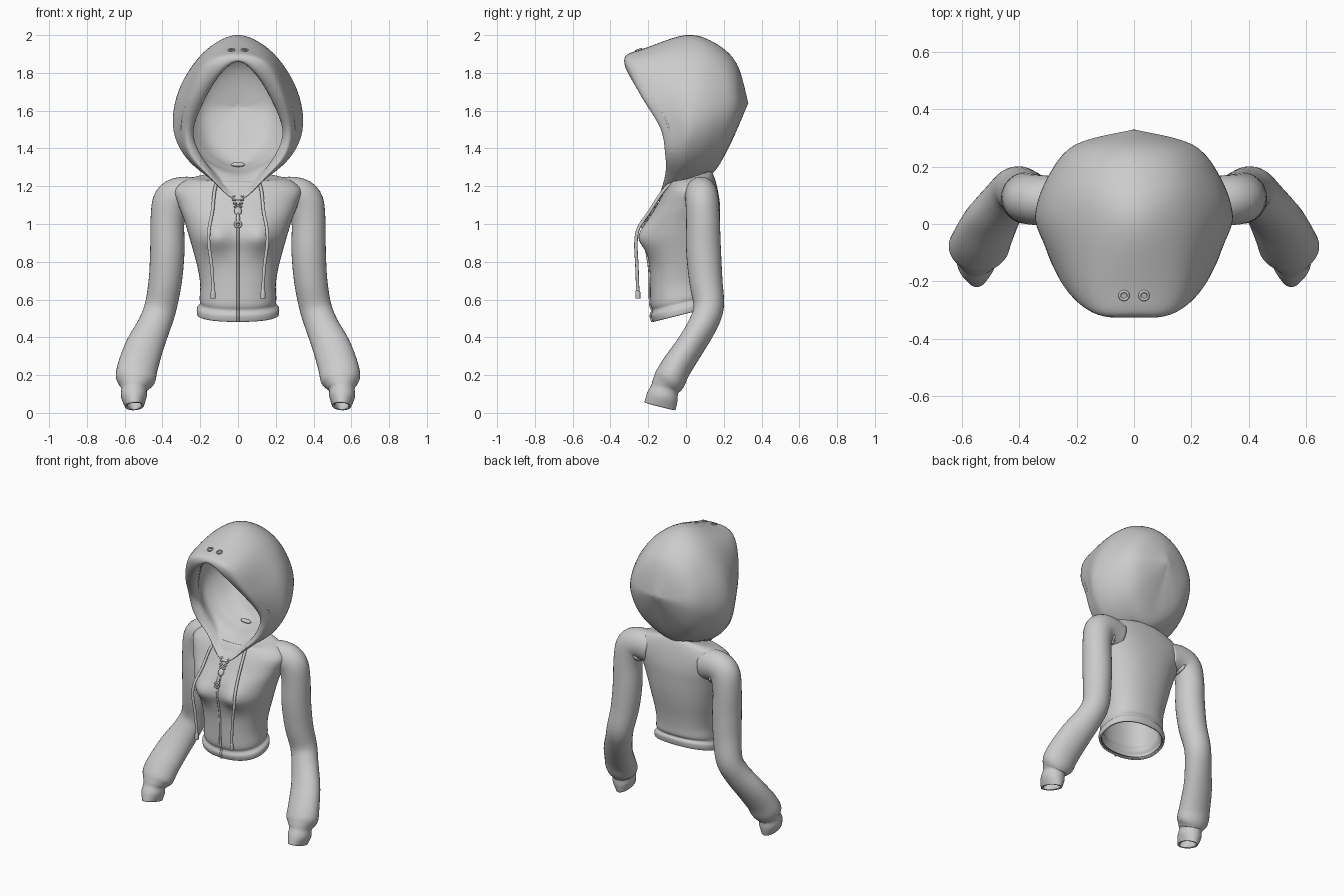
import bpy, bmesh, math
from mathutils import Vector

if "Cube" in bpy.data.objects:
    bpy.data.objects.remove(bpy.data.objects["Cube"])


def catmull(pts, n, closed=False):
    """Smooth curve through points of any dimension."""
    pts = [Vector(p) for p in pts]
    m, out = len(pts), []
    get = (lambda i: pts[i % m]) if closed else (lambda i: pts[max(0, min(m - 1, i))])
    for i in range(m if closed else m - 1):
        a, b, c, d = (get(i + k) for k in (-1, 0, 1, 2))
        for s in range(n):
            t = s / n
            out.append((b * 2 + (c - a) * t + (a * 2 - b * 5 + c * 4 - d) * t * t
                        + (b * 3 - a - c * 3 + d) * t ** 3) * 0.5)
    return out if closed else out + [pts[-1]]


def loft(name, rings, caps=(False, False), mirror=False, thick=0):
    """Skin closed rings into a smooth surface."""
    bm = bmesh.new()
    vs = [[bm.verts.new(p) for p in r] for r in rings]
    n = len(vs[0])
    for a, b in zip(vs, vs[1:]):
        for i in range(n):
            j = (i + 1) % n
            bm.faces.new((a[i], a[j], b[j], b[i]))
    if caps[0]:
        bm.faces.new(vs[0])
    if caps[1]:
        bm.faces.new(vs[-1])
    bmesh.ops.remove_doubles(bm, verts=bm.verts, dist=1e-5)
    bmesh.ops.recalc_face_normals(bm, faces=bm.faces)
    me = bpy.data.meshes.new(name)
    bm.to_mesh(me)
    bm.free()
    for f in me.polygons:
        f.use_smooth = True
    ob = bpy.data.objects.new(name, me)
    bpy.context.collection.objects.link(ob)
    if thick:
        s = ob.modifiers.new("cloth", "SOLIDIFY")
        s.thickness, s.offset = thick, -1
    if mirror:
        ob.modifiers.new("mirror", "MIRROR")
    return ob


def tube(name, path, n=5, sides=24, ref=(0, 1, 0), **kw):
    """Sweep an ellipse along (x, y, z, ru, rv) points."""
    p = catmull(path, n)
    rings = []
    for i, q in enumerate(p):
        a, b = p[max(0, i - 1)], p[min(len(p) - 1, i + 1)]
        t = (Vector(b[:3]) - Vector(a[:3])).normalized()
        u = t.cross(Vector(ref)).normalized()
        v = u.cross(t)
        rings.append([Vector(q[:3]) + u * (q[3] * math.cos(k * math.tau / sides))
                      + v * (q[4] * math.sin(k * math.tau / sides)) for k in range(sides)])
    return loft(name, rings, **kw)


# Torso: z, half width, front y, back y, tilt of the ring
TORSO = [(.528, .203, -.165, .125, .25), (.527, .216, -.176, .135, .25), (.56, .217, -.185, .14, .25),
         (.583, .2, -.177, .13, .23), (.61, .203, -.188, .14, .18), (.68, .2, -.19, .142, .05),
         (.76, .212, -.193, .15, 0), (.85, .235, -.205, .165, 0), (.93, .258, -.22, .175, 0),
         (1.02, .285, -.198, .18, 0), (1.10, .315, -.155, .18, 0), (1.18, .335, -.11, .168, 0),
         (1.232, .27, -.078, .15, .1), (1.24, .16, -.06, .13, .3), (1.235, .07, -.03, .1, .3)]


def bust(x, z):
    return .045 * math.exp(-((abs(x) - .12) / .075) ** 2 - ((z - .93) / .085) ** 2)


rings = []
for z, w, f, b, tilt in catmull(TORSO, 5):
    ring = []
    for k in range(72):
        c, s = math.cos(k * math.tau / 72), math.sin(k * math.tau / 72)
        x = w * math.copysign(abs(c) ** .88, c)
        y = (f + b) / 2 + (b - f) / 2 * math.copysign(abs(s) ** .88, s)
        if s < 0:
            y -= bust(x, z) * min(1, -s * 2)
        ring.append((x, y, z + tilt * y))
    rings.append(ring)
loft("torso", rings, caps=(False, True), thick=.018)

# Sleeves with a bent elbow, puffed forearm and cuff
SLEEVE = [(.2, .075, 1.14, .1, .085), (.29, .08, 1.15, .1, .088), (.35, .085, 1.12, .1, .088),
          (.373, .09, 1.02, .09, .089), (.374, .093, .86, .091, .092), (.385, .105, .7, .088, .088),
          (.41, .12, .56, .085, .08), (.445, .085, .46, .088, .076), (.495, .02, .35, .1, .075),
          (.53, -.05, .245, .106, .08), (.543, -.085, .18, .105, .085), (.548, -.105, .145, .082, .078),
          (.55, -.113, .125, .068, .074), (.551, -.125, .085, .068, .083), (.548, -.138, .035, .05, .085)]
tube("sleeve", SLEEVE, mirror=True, thick=.014, sides=32)

# Hood: half rings from top to bottom, ordered rim to back
RIM_IN = [(0, -.29, 1.86), (.095, -.27, 1.79), (.18, -.18, 1.65), (.235, -.095, 1.5),
          (.205, -.075, 1.38), (.11, -.065, 1.25), (0, -.125, 1.165)]
RIM = [(0, -.315, 1.895), (.13, -.315, 1.85), (.225, -.24, 1.69), (.275, -.135, 1.51),
       (.25, -.11, 1.37), (.155, -.11, 1.26), (0, -.15, 1.125)]
OUTER = [
    [(0, -.22, 1.93), (.17, -.23, 1.87), (.268, -.15, 1.7), (.317, -.06, 1.53),
     (.285, -.05, 1.38), (.18, -.05, 1.265), (0, -.1, 1.16)],
    [(0, 0, 2), (.17, 0, 1.92), (.3, .02, 1.74), (.345, .03, 1.55),
     (.305, .02, 1.4), (.19, .01, 1.28), (0, -.04, 1.2)],
    [(0, .15, 1.96), (.155, .15, 1.9), (.265, .16, 1.74), (.303, .16, 1.57),
     (.26, .13, 1.41), (.16, .085, 1.295), (0, .08, 1.25)],
    [(0, .268, 1.85), (.11, .268, 1.81), (.185, .272, 1.71), (.205, .275, 1.6),
     (.175, .24, 1.46), (.1, .2, 1.36), (0, .175, 1.31)]]


def inside(ring):
    return [(x * .83, -.02 + (y + .02) * .88, 1.6 + (z - 1.6) * .87) for x, y, z in ring]


def full(half):
    return catmull(half + [(-x, y, z) for x, y, z in half[-2:0:-1]], 6, True)


halves = ([[(0, .285, 1.62)] * 7] + [inside(r) for r in OUTER[:0:-1]] + [RIM_IN, RIM]
          + OUTER + [[(0, .33, 1.64)] * 7])
columns = [catmull(c, 6) for c in zip(*[full(h) for h in halves])]
loft("hood", list(zip(*columns)))

# Stitched line just behind the rolled hood rim
seam = [Vector(a).lerp(Vector(b), .55) for a, b in zip(RIM, OUTER[0])][1:5]
tube("hood_seam", [(*p, .006, .006) for p in seam], sides=8, mirror=True)

# Drawstrings hanging clear of the waist
CORD = [(.11, -.07, 1.225), (.125, -.125, 1.17), (.135, -.19, 1.07), (.152, -.25, .98), (.155, -.265, .9),
        (.14, -.26, .78), (.132, -.256, .66), (.132, -.255, .64), (.132, -.255, .605)]
tube("drawstring", [(*p, .013 if i > 6 else .009, .013 if i > 6 else .009) for i, p in enumerate(CORD)],
     ref=(1, 0, 0), sides=10, mirror=True, caps=(True, True))

# Zip seam down the centre front
line = [(0, f - bust(0, z) - .001, z + t * f, .007, .007) for z, w, f, b, t in TORSO[1:11]]
tube("zip_seam", line, ref=(1, 0, 0), sides=8, caps=(True, True))


def ball(name, loc, size, tilt=0):
    bpy.ops.mesh.primitive_uv_sphere_add(segments=20, ring_count=10, location=loc, rotation=(tilt, 0, 0))
    ob = bpy.context.object
    ob.name, ob.scale = name, size
    bpy.ops.object.shade_smooth()


def loop(name, loc, major, minor, tilt):
    bpy.ops.mesh.primitive_torus_add(major_segments=24, minor_segments=8, location=loc,
                                     rotation=(tilt, 0, 0), major_radius=major, minor_radius=minor)
    bpy.context.object.name = name
    bpy.ops.object.shade_smooth()


# Zip teeth, slider and pull
for i in range(4):
    for s in (-1, 1):
        z = 1.145 - i * .018
        ball("zip_tooth", (s * (.024 - i * .004), -.137 - i * .011, z), (.011, .009, .006))
ball("zip_slider", (0, -.182, 1.068), (.02, .014, .026), -.5)
ball("zip_pull", (0, -.212, 1.03), (.01, .008, .03), -.4)
loop("zip_ring", (0, -.226, .998), .016, .006, 1.2)

# Neck label inside and cord eyelets on top of the hood
ball("neck_label", (0, .085, 1.315), (.038, .014, .012), .5)
for s in (-1, 1):
    loop("hood_eyelet", (s * .035, -.25, 1.922), .015, .005, .3)
